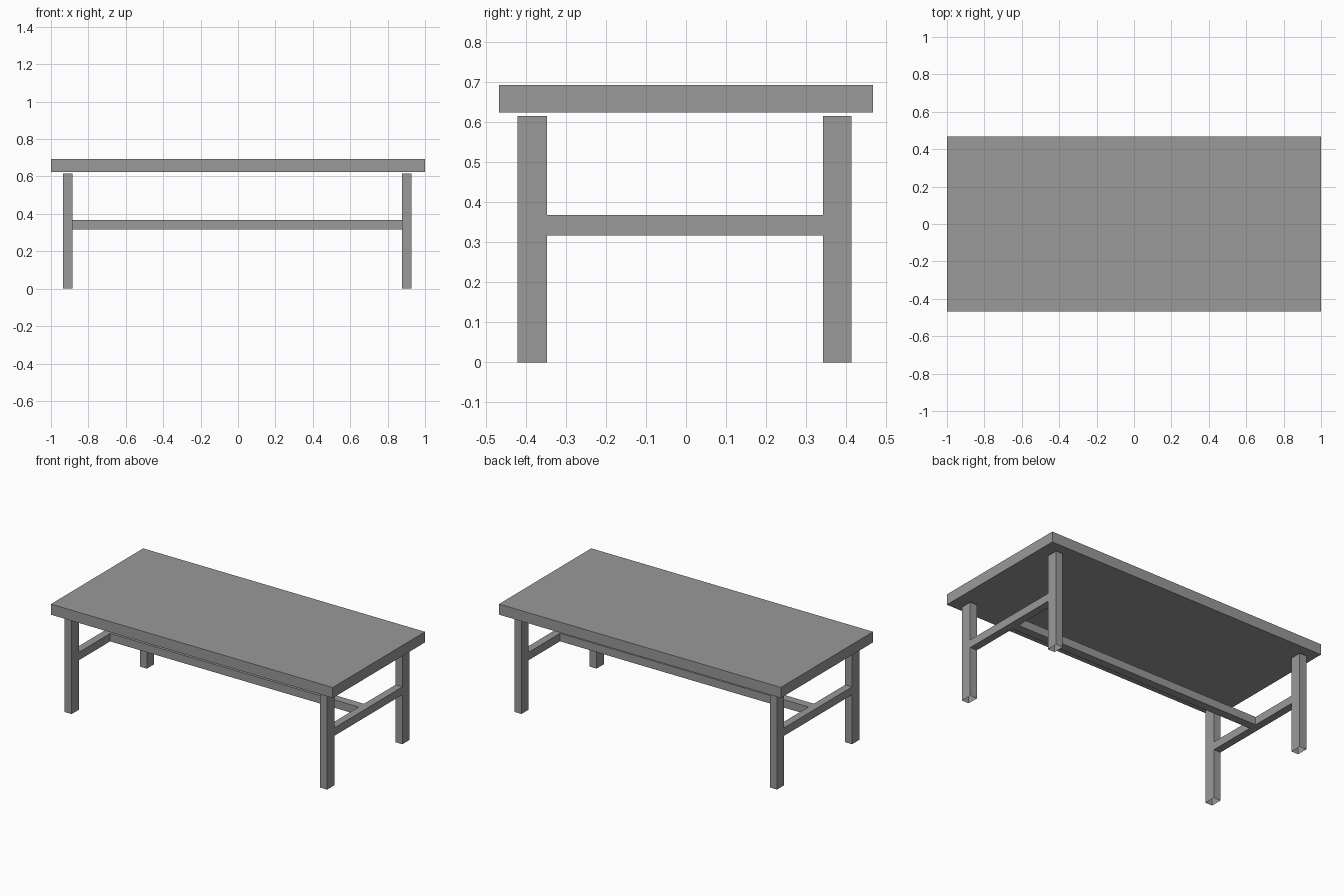
import bpy
import bmesh
from mathutils import Vector

# Remove the default cube
cube = bpy.data.objects.get("Cube")
if cube:
    bpy.data.objects.remove(cube, do_unlink=True)

# Single plain grey material
grey = bpy.data.materials.new("plain_grey")
grey.use_nodes = True
colour = (0.32, 0.32, 0.32, 1.0)
grey.diffuse_color = colour
grey.node_tree.nodes["Principled BSDF"].inputs["Base Color"].default_value = colour


def box(name, low, high, open_bottom=False):
    """Flat-sided box between two corners, optionally without its bottom face."""
    low, high = Vector(low), Vector(high)
    bm = bmesh.new()
    bmesh.ops.create_cube(bm, size=1)
    bmesh.ops.scale(bm, vec=high - low, verts=bm.verts)
    bmesh.ops.translate(bm, vec=(low + high) / 2, verts=bm.verts)
    if open_bottom:
        bottom = [f for f in bm.faces if f.normal.z < -0.5]
        bmesh.ops.delete(bm, geom=bottom, context='FACES_ONLY')
    mesh = bpy.data.meshes.new(name)
    bm.to_mesh(mesh)
    bm.free()
    mesh.materials.append(grey)
    obj = bpy.data.objects.new(name, mesh)
    bpy.context.collection.objects.link(obj)
    return obj


# Table top
box("table_top", (-1, -0.468, 0.625), (1, 0.467, 0.693))

# The base sits very slightly off the centre of the top
leg_x = {"right": (-0.935, -0.886), "left": (0.878, 0.927)}
leg_y = {"front": (-0.421, -0.348), "back": (0.342, 0.414)}
leg_top = 0.616
rail_z = (0.317, 0.368)

# Hollow-bottomed legs and the short rails joining each pair
for side, (x0, x1) in leg_x.items():
    for end, (y0, y1) in leg_y.items():
        box(f"{end}_{side}_leg", (x0, y0, 0), (x1, y1, leg_top), open_bottom=True)
    box(f"{side}_side_rail",
        (x0, leg_y["front"][1], rail_z[0]),
        (x1, leg_y["back"][0], rail_z[1]))

# Long centre rail between the side rails
mid_y = (leg_y["front"][0] + leg_y["back"][1]) / 2
half_width = 0.027
box("centre_rail",
    (leg_x["right"][1], mid_y - half_width, rail_z[0]),
    (leg_x["left"][0], mid_y + half_width, rail_z[1]))
